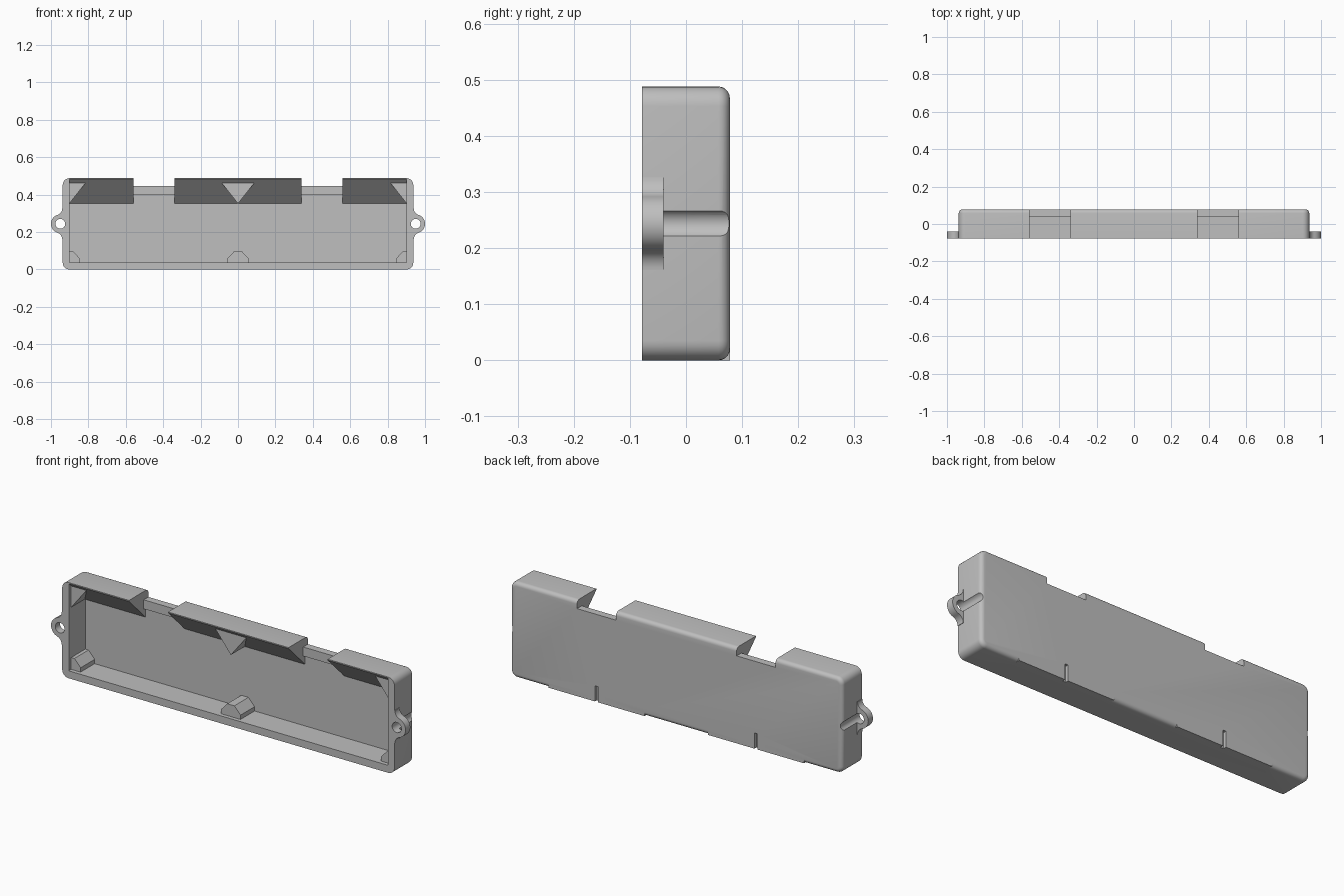
import bpy, bmesh
from math import sin, cos, atan2, pi, radians
from mathutils import Vector

cube = bpy.data.objects.get("Cube")
if cube:
    bpy.data.objects.remove(cube)

grey = bpy.data.materials.new("light grey plastic")
grey.use_nodes = True
colour = (0.52, 0.52, 0.52, 1)
grey.diffuse_color = colour
grey.node_tree.nodes["Principled BSDF"].inputs["Base Color"].default_value = colour

FRONT, BACK, TOP = -0.078, 0.078, 0.488
INNER_BACK, MID = 0.055, 0.244


def arc(cx, cz, r, a0, a1, n):
    return [(cx + r * cos(a0 + (a1 - a0) * i / n), cz + r * sin(a0 + (a1 - a0) * i / n))
            for i in range(n + 1)]


def prism(name, pts, axis, a, b, bevel=0):
    """Extrude a (y, z) profile along x, or an (x, z) profile along y."""
    bm = bmesh.new()
    place = (lambda p, t: (t, p[0], p[1])) if axis == "x" else (lambda p, t: (p[0], t, p[1]))
    face = bm.faces.new([bm.verts.new(place(p, a)) for p in pts])
    ext = bmesh.ops.extrude_face_region(bm, geom=[face])
    shift = Vector(place((0, 0), b - a))
    far = [v for v in ext["geom"] if isinstance(v, bmesh.types.BMVert)]
    bmesh.ops.translate(bm, vec=shift, verts=far)
    bmesh.ops.recalc_face_normals(bm, faces=bm.faces)
    if bevel:
        edges = [e for e in bm.edges if all(v in far for v in e.verts)]
        bmesh.ops.bevel(bm, geom=edges, offset=bevel, segments=5, profile=0.5, affect="EDGES")
    mesh = bpy.data.meshes.new(name)
    bm.to_mesh(mesh)
    bm.free()
    mesh.materials.append(grey)
    ob = bpy.data.objects.new(name, mesh)
    bpy.context.collection.objects.link(ob)
    return ob


def box(name, x0, x1, y0, y1, z0, z1):
    return prism(name, [(x0, z0), (x1, z0), (x1, z1), (x0, z1)], "y", y0, y1)


def combine(ob, others, operation):
    """Apply booleans one by one and remove the helpers."""
    for other in others:
        other.hide_render = True
        mod = ob.modifiers.new("boolean", "BOOLEAN")
        mod.operation, mod.solver, mod.object = operation, "EXACT", other
        dg = bpy.context.evaluated_depsgraph_get()
        mesh = bpy.data.meshes.new_from_object(ob.evaluated_get(dg))
        ob.modifiers.clear()
        ob.data = mesh
        bpy.data.objects.remove(other)


def smooth(ob):
    bpy.ops.object.select_all(action="DESELECT")
    ob.select_set(True)
    bpy.context.view_layer.objects.active = ob
    bpy.ops.object.shade_smooth_by_angle(angle=radians(30))


def hole(side):
    return prism("hole_cutter", arc(side * 0.95, MID, 0.026, 0, 2 * pi, 32)[:-1], "y", -0.2, 0.2)


# Tray shell with rounded corners and rounded rear rim
R = 0.035
outline = []
for i, (cx, cz) in enumerate([(0.937 - R, TOP - R), (R - 0.937, TOP - R),
                              (R - 0.937, R), (0.937 - R, R)]):
    outline += arc(cx, cz, R, i * pi / 2, (i + 1) * pi / 2, 6)
body = prism("tray_body", outline, "y", FRONT, BACK, bevel=0.02)

# Square lower rear edge around each slot
combine(body, [box("edge_block", s * 0.45 - 0.27, s * 0.45 + 0.27, 0.03, BACK, 0, 0.04)
               for s in (-1, 1)], "UNION")

# Cavity with a sloping ceiling, top notches, rear slots and screw grooves
cutters = [prism("cavity", [(-0.12, 0.038), (INNER_BACK, 0.038), (INNER_BACK, 0.352),
                            (-0.12, 0.524)], "x", -0.9, 0.9)]
notch = [(-0.1, 0.3), (INNER_BACK, 0.3), (INNER_BACK, 0.4), (0.04, 0.4),
         (0.04, 0.446), (0.1, 0.446), (0.1, 0.6), (-0.1, 0.6)]
for s in (-1, 1):
    cutters.append(prism("notch", notch, "x", s * 0.45 - 0.11, s * 0.45 + 0.11))
    cutters.append(box("slot", s * 0.45 - 0.009, s * 0.45 + 0.009, 0.062, 0.1, -0.02, 0.08))
    cutters.append(hole(s))
combine(body, cutters, "DIFFERENCE")
smooth(body)

# Screw ears flaring out of both ends
for s, label in ((1, "left"), (-1, "right")):
    fx, fz = 0.977, 0.083
    turn = atan2(fz, fx - 0.95)
    upper = arc(fx, fz, 0.0374, pi, pi + turn, 8)[:-1] + arc(0.95, 0, 0.05, turn, 0, 8)
    pts = [(0.92, fz)] + upper
    pts += [(x, -z) for x, z in reversed(pts[:-1])]
    ear = prism(label + "_screw_ear", [(s * x, MID + z) for x, z in pts], "y", FRONT, -0.04)
    combine(ear, [hole(s)], "DIFFERENCE")
    smooth(ear)

# Triangular upper supports and chamfered lower supports, halved at the ends
upper_half = [(0, 0.352), (0.09, 0.466), (0, 0.466)]
lower_half = [(0, 0.03), (0.055, 0.03), (0.055, 0.06), (0.02, 0.098), (0, 0.098)]
for name, half in (("upper_support", upper_half), ("lower_support", lower_half)):
    whole = half + [(-x, z) for x, z in reversed(half) if x > 0]
    whole = [p for p in whole if p[0] != 0 or p == upper_half[0]]
    prism("middle_" + name, whole, "y", -0.058, 0.06)
    for s, label in ((1, "left_"), (-1, "right_")):
        prism(label + name, [(s * (0.902 - x), z) for x, z in half], "y", -0.058, 0.06)
